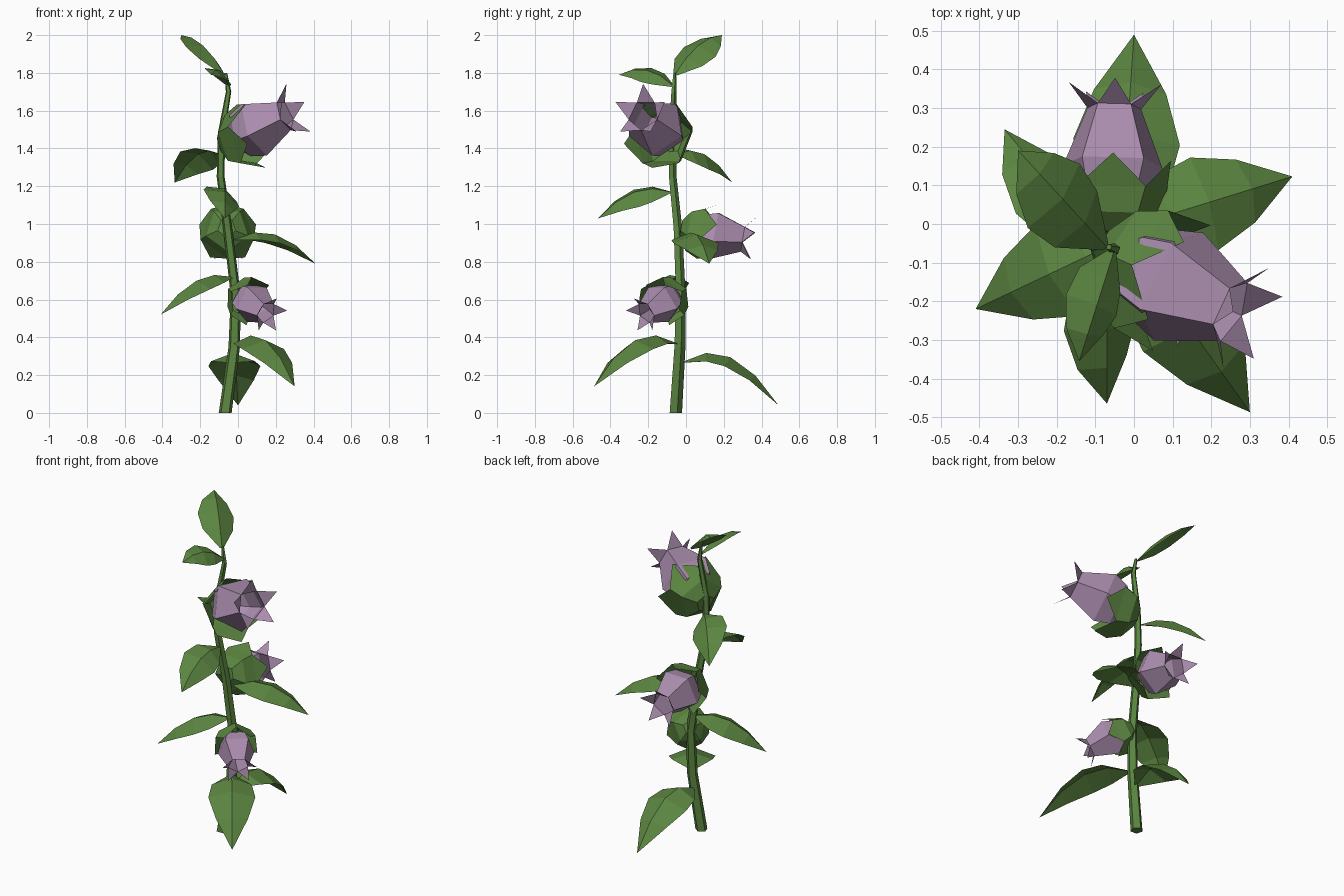
import bpy, bmesh, math
from mathutils import Vector as V

if "Cube" in bpy.data.objects:
    bpy.data.objects.remove(bpy.data.objects["Cube"])


def material(name, col):
    m = bpy.data.materials.new(name)
    m.diffuse_color = (*col, 1)
    m.use_nodes = True
    m.node_tree.nodes["Principled BSDF"].inputs["Base Color"].default_value = m.diffuse_color
    return m


GREEN = material("leaf green", (0.105, 0.235, 0.052))
PURPLE = material("petal purple", (0.40, 0.265, 0.42))


def make(name, verts, faces, mat):
    me = bpy.data.meshes.new(name)
    me.from_pydata([tuple(v) for v in verts], [], faces)
    bm = bmesh.new()
    bm.from_mesh(me)
    bmesh.ops.recalc_face_normals(bm, faces=bm.faces)
    bm.to_mesh(me)
    bm.free()
    me.materials.append(mat)
    ob = bpy.data.objects.new(name, me)
    bpy.context.collection.objects.link(ob)
    return ob


def bridge(a, b, n):
    return [(a + i, a + (i + 1) % n, b + (i + 1) % n, b + i) for i in range(n)]


# Stem: five-sided tapering tube along a wavy path (x, y, z, radius)
path = [(-0.068, -0.057, 0, 0.036), (-0.02, -0.035, 0.35, 0.032),
        (-0.012, -0.03, 0.62, 0.028), (-0.055, -0.045, 0.98, 0.025),
        (-0.092, -0.072, 1.25, 0.022), (-0.088, -0.075, 1.48, 0.02),
        (-0.05, -0.065, 1.70, 0.015), (-0.065, -0.06, 1.80, 0.008)]
vs, fs = [], []
for k, (x, y, z, r) in enumerate(path):
    for i in range(5):
        a = math.tau * i / 5 + 0.3
        vs.append((x + r * math.cos(a), y + r * math.sin(a), z))
    if k:
        fs += bridge(5 * k - 5, 5 * k, 5)
n = len(vs)
fs += [tuple(range(5)), tuple(range(n - 5, n))]
make("stem", vs, fs, GREEN)


# Leaves: arched blade with a raised midrib, rolled about its own length
def leaf(name, base, tip, rise, half, roll):
    base, tip = V(base), V(tip)
    ctrl = (base + tip) / 2 + V((0, 0, 2 * rise))
    chord = tip - base
    flat = V((-chord.y, chord.x, 0)).normalized()
    c, s = math.cos(math.radians(roll)), math.sin(math.radians(roll))
    vs, fs = [], []
    for t, w in ((0, 0.1), (0.25, 0.85), (0.5, 1), (0.76, 0.68)):
        p = base * (1 - t) ** 2 + ctrl * 2 * t * (1 - t) + tip * t * t
        tan = ((ctrl - base) * (1 - t) + (tip - ctrl) * t).normalized()
        up = tan.cross(flat)
        if up.z < 0:
            up = -up
        side, up = flat * c + up * s, up * c - flat * s
        edge = p - up * half * w * 0.38
        k = len(vs)
        vs += [edge - side * half * w, p, edge + side * half * w]
        if k:
            fs += [(k - 3, k - 2, k + 1, k), (k - 2, k - 1, k + 2, k + 1)]
    k = len(vs)
    vs.append(tip)
    fs += [(k - 3, k - 2, k), (k - 2, k - 1, k)]
    make(name, vs, fs, GREEN)


leaves = [
    ((-0.035, -0.02, 0.27), (0, 0.49, 0.04), 0.14, 0.138, 0),
    ((-0.01, -0.05, 0.37), (0.3, -0.487, 0.14), 0.13, 0.135, 0),
    ((-0.03, -0.04, 0.72), (-0.41, -0.22, 0.52), 0.08, 0.13, 0),
    ((-0.02, -0.01, 0.92), (0.41, 0.123, 0.79), 0.09, 0.125, 0),
    ((-0.07, -0.08, 1.17), (-0.07, -0.465, 1.03), 0.07, 0.105, -27),
    ((-0.09, -0.05, 1.37), (-0.335, 0.245, 1.22), 0.075, 0.11, 28),
    ((-0.05, -0.065, 1.73), (-0.142, -0.355, 1.79), 0.055, 0.08, -28),
    ((-0.07, -0.06, 1.79), (-0.30, 0.19, 2.0), 0.05, 0.11, 16),
]
for i, l in enumerate(leaves):
    leaf(f"leaf_{i + 1}", *l)


# Flowers: five-sided rings along an axis, ending in five pointed flaps
def cup(name, base, d, s, turn, rings, tip, mat):
    d = V(d).normalized()
    up = (V((0, 0, 1)) - d * d.z).normalized()
    side = d.cross(up)

    def pt(t, r, i):
        a = math.tau * (i + turn) / 5
        return V(base) + s * (d * t + r * (up * math.cos(a) + side * math.sin(a)))

    vs, fs = [], []
    for k, (t, r) in enumerate(rings):
        vs += [pt(t, r, i - 0.5) for i in range(5)]
        if k:
            fs += bridge(5 * k - 5, 5 * k, 5)
    fs.append(tuple(range(5)))
    k = len(vs)
    for i in range(5):
        vs.append(pt(*tip, i))
        fs.append((k - 5 + i, k - 5 + (i + 1) % 5, k + i))
    make(name, vs, fs, mat)


# base, bell axis, calyx axis, scale, calyx turn
flowers = [
    ((-0.085, -0.07, 1.433), (0.37, -0.17, 0.16), (0.37, -0.17, 0.09), 0.99, 0.5),
    ((-0.06, -0.025, 0.98), (0.01, 0.36, -0.06), (0.01, 0.36, -0.06), 0.83, 0),
    ((-0.012, -0.025, 0.645), (0.165, -0.19, -0.115), (0.165, -0.19, -0.115), 0.68, 0.5),
]
bell_profile = [(0.06, 0.05), (0.13, 0.132), (0.22, 0.163), (0.40, 0.088)]
calyx_profile = [(0, 0.06), (0.05, 0.14), (0.13, 0.178)]
for i, (b, d, dc, s, turn) in enumerate(flowers):
    cup(f"flower_bell_{i + 1}", b, d, s, 0, bell_profile, (0.468, 0.152), PURPLE)
    cup(f"calyx_{i + 1}", b, dc, s, turn, calyx_profile, (0.225, 0.19), GREEN)
